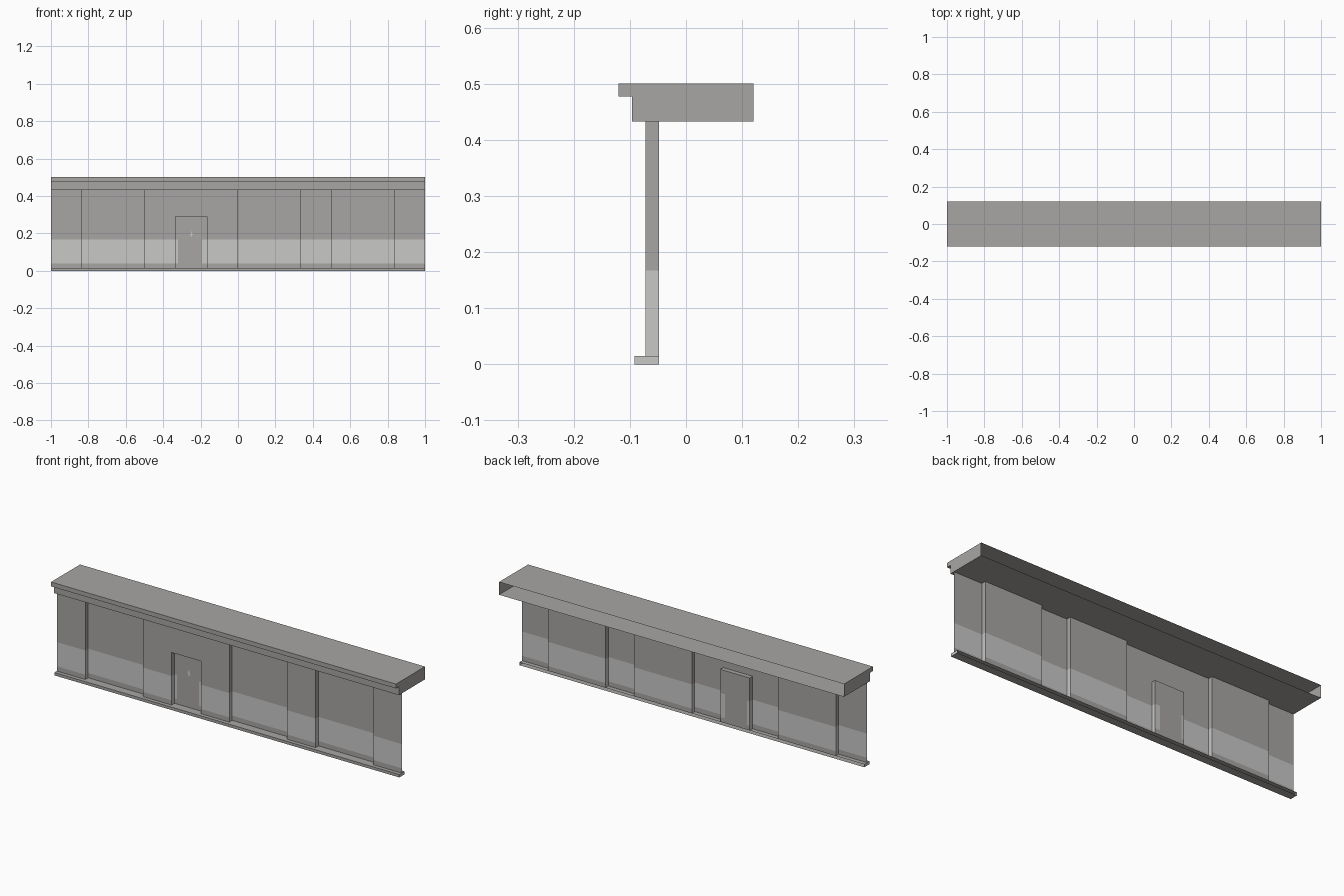
import bpy, bmesh

if "Cube" in bpy.data.objects:
    bpy.data.objects.remove(bpy.data.objects["Cube"])


def material(name, rgb):
    m = bpy.data.materials.new(name)
    m.diffuse_color = (*rgb, 1)
    m.use_nodes = True
    m.node_tree.nodes["Principled BSDF"].inputs["Base Color"].default_value = m.diffuse_color
    return m


GREY = material("wall grey", (0.39, 0.38, 0.37))
LIGHT = material("light grey", (0.58, 0.58, 0.575))
WHITE = material("pale mark", (0.8, 0.8, 0.78))
BAND, SKIRT = 0.167, 0.04          # heights where the paint changes
Z0, Z1 = 0.015, 0.433              # wall bottom and top
FRONT, BACK = -0.072, -0.048       # projecting and recessed wall planes


def finish(name, bm, mats):
    bmesh.ops.remove_doubles(bm, verts=bm.verts, dist=1e-5)
    me = bpy.data.meshes.new(name)
    bm.to_mesh(me)
    bm.free()
    for m in mats:
        me.materials.append(m)
    ob = bpy.data.objects.new(name, me)
    bpy.context.collection.objects.link(ob)
    return ob


def face(bm, pts, mat=0):
    f = bm.faces.new([bm.verts.new(p) for p in pts])
    f.material_index = mat
    return f


def panel(bm, a, b, z0, z1, dark=False):
    """Upright sheet from plan point a to b, cut where the paint changes."""
    flat = a[1] == b[1]
    cuts = [z for z in (SKIRT, BAND) if z0 < z < z1 and (z == BAND or flat)]
    zs = [z0] + cuts + [z1]
    for lo, hi in zip(zs, zs[1:]):
        mid = (lo + hi) / 2
        light = mid < BAND and not dark and (mid > SKIRT or not flat)
        face(bm, [(*a, lo), (*b, lo), (*b, hi), (*a, hi)], int(light))


# wall: stepped sheet with a door niche
bm = bmesh.new()
D0, D1, DZ = -0.335, -0.165, 0.29
plan = [(-1, FRONT), (-0.835, FRONT), (-0.835, BACK), (-0.5, BACK),
        (-0.5, FRONT), (D0, FRONT), (D1, FRONT), (0, FRONT), (0, BACK),
        (0.335, BACK), (0.335, FRONT), (0.5, FRONT), (0.5, BACK),
        (0.835, BACK), (0.835, FRONT), (1, FRONT)]
for a, b in zip(plan, plan[1:]):
    panel(bm, a, b, DZ if a[0] == D0 else Z0, Z1)
# door jambs and lintel
panel(bm, (D0, FRONT), (D0, BACK), Z0, DZ)
panel(bm, (D1, BACK), (D1, FRONT), Z0, DZ)
face(bm, [(D0, FRONT, DZ), (D0, BACK, DZ), (D1, BACK, DZ), (D1, FRONT, DZ)])
finish("wall", bm, [GREY, LIGHT])

# door: dark leaf between light margins
bm = bmesh.new()
xs = [D0, -0.32, -0.193, D1]
for i in range(3):
    panel(bm, (xs[i], BACK), (xs[i + 1], BACK), Z0, DZ, dark=(i == 1))
finish("door", bm, [GREY, LIGHT])

# small pale cross on the door
bm = bmesh.new()
for w, h in ((0.004, 0.03), (0.018, 0.004)):
    x, z, y = -0.25, 0.195, BACK - 0.001 - w * 0.05
    face(bm, [(x - w / 2, y, z - h / 2), (x + w / 2, y, z - h / 2),
              (x + w / 2, y, z + h / 2), (x - w / 2, y, z + h / 2)])
finish("door_mark", bm, [WHITE])


def extrusion(name, profile, mats, end_mat=0):
    """Open-backed profile (y, z) run along x with closed ends."""
    bm = bmesh.new()
    for (ya, za), (yb, zb) in zip(profile, profile[1:]):
        face(bm, [(1, ya, za), (-1, ya, za), (-1, yb, zb), (1, yb, zb)])
    for x in (-1, 1):
        pts = [(x, y, z) for y, z in profile]
        face(bm, pts if x < 0 else pts[::-1], end_mat)
    bmesh.ops.remove_doubles(bm, verts=bm.verts, dist=1e-5)
    bmesh.ops.recalc_face_normals(bm, faces=bm.faces)
    return finish(name, bm, mats)


# base strip and stepped roof
extrusion("base_strip", [(BACK, 0), (-0.092, 0), (-0.092, Z0), (BACK, Z0)],
          [GREY, LIGHT], 1)
extrusion("roof", [(0.12, Z1), (-0.096, Z1), (-0.096, 0.477),
                   (-0.12, 0.477), (-0.12, 0.5), (0.12, 0.5)], [GREY])
